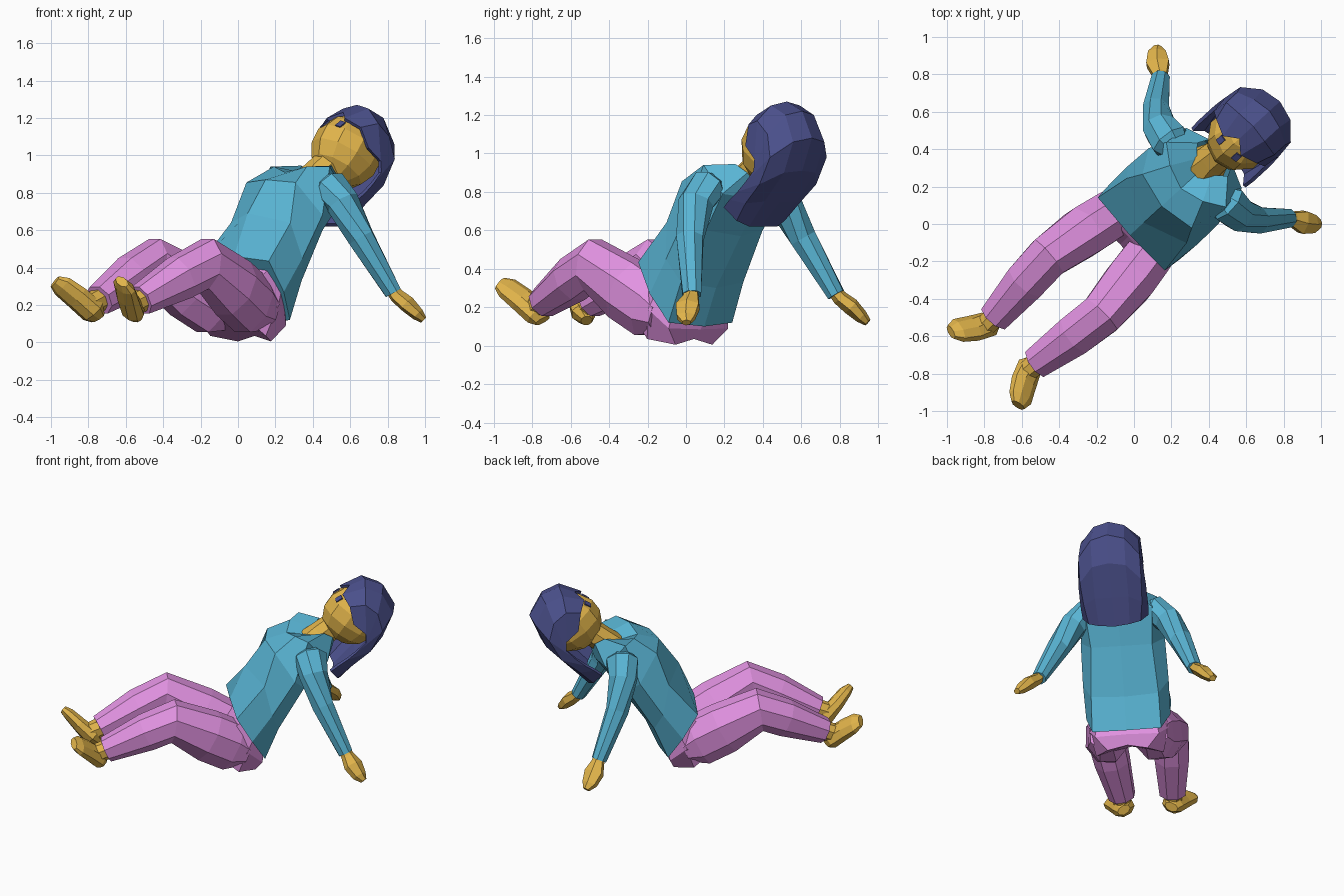
import bpy, bmesh, math
from mathutils import Vector, Matrix

if "Cube" in bpy.data.objects:
    bpy.data.objects.remove(bpy.data.objects["Cube"])

# Body frame: (side, forward, up); the figure sits turned diagonally
F = Vector((-.737, -.676, 0))
S = Vector((.676, -.737, 0))
O = Vector((0, -.04, 0))
HEAD_SHIFT = .015


def world(p):
    return O + S * p[0] + F * p[1] + Vector((0, 0, p[2]))


def material(name, rgb):
    m = bpy.data.materials.new(name)
    m.diffuse_color = (*rgb, 1)
    m.use_nodes = True
    m.node_tree.nodes["Principled BSDF"].inputs["Base Color"].default_value = m.diffuse_color
    return m


SHIRT = material("shirt", (.10, .46, .66))
TROUSERS = material("trousers", (.76, .29, .76))
SKIN = material("skin", (.76, .46, .07))
HAIR = material("hair", (.07, .08, .26))


def make(name, bm, mat):
    bmesh.ops.recalc_face_normals(bm, faces=bm.faces)
    me = bpy.data.meshes.new(name)
    bm.to_mesh(me)
    bm.free()
    me.materials.append(mat)
    ob = bpy.data.objects.new(name, me)
    bpy.context.collection.objects.link(ob)
    return ob


def loft(name, rows, mat, closed=True, caps=(True, True), shift=0):
    bm = bmesh.new()
    rings = [[bm.verts.new(world((p[0] + shift, p[1], p[2]))) for p in r] for r in rows]
    n = len(rows[0])
    for a, b in zip(rings, rings[1:]):
        for i in range(n if closed else n - 1):
            j = (i + 1) % n
            bm.faces.new((a[i], a[j], b[j], b[i]))
    if closed and caps[0]:
        bm.faces.new(rings[0])
    if closed and caps[1]:
        bm.faces.new(rings[-1])
    return make(name, bm, mat)


def full_ring(half):
    return half + [(-s, f, z) for s, f, z in half[-2:0:-1]]


def full_strip(half):
    return [(-s, f, z) for s, f, z in half[:0:-1]] + half


def tube(name, path, mat, sides=8, mirrored=True, roll=0):
    # path entries: side, forward, up, half width, half thickness
    pts = [Vector(p[:3]) for p in path]
    rows = []
    for i, p in enumerate(path):
        t = (pts[min(i + 1, len(pts) - 1)] - pts[max(i - 1, 0)]).normalized()
        across = t.cross(Vector((0, 0, 1))).normalized()
        if across.x < 0:
            across.negate()
        across = Matrix.Rotation(math.radians(roll), 3, t) @ across
        up = across.cross(t)
        row = []
        for k in range(sides):
            a = 2 * math.pi * (k + .5) / sides
            row.append(pts[i] + across * p[3] * math.cos(a) + up * p[4] * math.sin(a))
        rows.append(row)
    if not mirrored:
        return loft(name, rows, mat)
    loft("left_" + name, rows, mat)
    loft("right_" + name, [[(-v[0], v[1], v[2]) for v in r] for r in rows], mat)


# Shirt body, hem to collar: front middle round to back middle
torso = [
    [(0, .03, .46), (.265, .02, .435), (.275, -.08, .27), (.225, -.17, .12), (0, -.20, .10)],
    [(0, -.07, .69), (.235, -.165, .64), (.28, -.21, .45), (.22, -.26, .33), (0, -.29, .30)],
    [(0, -.20, .87), (.195, -.24, .855), (.275, -.36, .68), (.2, -.43, .60), (0, -.48, .57)],
    [(0, -.34, .91), (.13, -.38, .94), (.235, -.45, .94), (.22, -.58, .79), (0, -.62, .76)],
    [(0, -.45, .88), (.06, -.51, .91), (.12, -.57, .945), (.09, -.63, .90), (0, -.66, .87)],
]
loft("shirt_body", [full_ring(r) for r in torso], SHIRT, caps=(True, False))

# Pelvis, tucked into the hem
pelvis = [
    [(0, -.03, .44), (.22, -.04, .41), (.24, -.10, .29), (.19, -.17, .18), (0, -.19, .15)],
    [(0, .04, .31), (.21, .05, .33), (.26, -.05, .19), (.21, -.155, .09), (0, -.175, .085)],
    [(0, .10, .15), (.19, .12, .13), (.22, 0, .035), (.13, -.12, .005), (0, -.12, .035)],
]
loft("pelvis", [full_ring(r) for r in pelvis], TROUSERS)

# Legs, feet, sleeves and hands
tube("leg", [(.15, -.06, .16, .11, .11), (.15, .04, .20, .14, .175), (.18, .2, .29, .145, .175),
             (.21, .43, .42, .125, .145), (.195, .6, .345, .12, .125),
             (.165, .86, .225, .09, .085)], TROUSERS)
tube("ankle", [(.17, .82, .24, .065, .065), (.165, .92, .20, .06, .065)], SKIN)
tube("foot", [(.155, .875, .13, .045, .03), (.16, .905, .165, .075, .06),
              (.2, .985, .24, .08, .05), (.245, 1.05, .30, .075, .04),
              (.265, 1.085, .325, .045, .025)], SKIN, roll=37)
tube("sleeve", [(.15, -.46, .83, .06, .06), (.225, -.47, .825, .11, .095),
                (.31, -.475, .745, .095, .09), (.40, -.525, .56, .075, .075),
                (.509, -.659, .265, .052, .048)], SHIRT)
tube("hand", [(.495, -.645, .30, .035, .035), (.525, -.67, .25, .045, .04),
              (.575, -.70, .205, .07, .045), (.62, -.735, .15, .055, .035),
              (.64, -.76, .12, .025, .02)], SKIN, 6)

# Neck and faceted head
tube("neck", [(0, -.51, .83, .12, .10), (0, -.57, .89, .095, .085), (.01, -.72, 1.0, .085, .085)],
     SKIN, 8, False)
bm = bmesh.new()
bmesh.ops.create_uvsphere(bm, u_segments=10, v_segments=7, radius=1)
tilt = Matrix.Rotation(math.radians(35), 3, 'X')
for v in bm.verts:
    p = tilt @ Vector((v.co.x * .18, v.co.y * .2, v.co.z * .195))
    v.co = world(p + Vector((HEAD_SHIFT, -.77, 1.018)))
make("head", bm, SKIN)

# Eyes: small dark plates lying on the tilted face
for side, label in ((1, "left"), (-1, "right")):
    normal = Vector((side * .3, .5, .8)).normalized()
    across = Vector((1, 0, 0)).cross(normal).normalized()
    wide = normal.cross(across)
    centre = Vector((side * .062, -.672, 1.166))
    rows = [[centre + wide * (x * .017) + across * (y * .023) + normal * h
             for x, y in ((-1, -1), (1, -1), (1, 1), (-1, 1))] for h in (-.02, .005)]
    loft(label + "_eye", rows, HAIR, shift=HEAD_SHIFT)

# Hair shell from the fringe over the crown and down the back
hair = [
    [(0, -.75, 1.23), (.07, -.695, 1.20), (.16, -.73, 1.15), (.2, -.75, 1.04)],
    [(0, -.85, 1.27), (.1, -.84, 1.25), (.19, -.83, 1.17), (.21, -.83, .97)],
    [(0, -.97, 1.22), (.1, -.95, 1.2), (.19, -.91, 1.1), (.215, -.83, .91)],
    [(0, -1.045, 1.08), (.11, -1.02, 1.06), (.2, -.94, .98), (.22, -.77, .85)],
    [(0, -.97, .91), (.11, -.95, .9), (.2, -.86, .84), (.22, -.71, .80)],
    [(0, -.80, .75), (.11, -.80, .75), (.19, -.74, .74), (.22, -.65, .76)],
    [(0, -.65, .62), (.1, -.67, .62), (.17, -.65, .65), (.215, -.6, .72)],
]
ob = loft("hair", [full_strip(r) for r in hair], HAIR, closed=False, shift=HEAD_SHIFT)
mod = ob.modifiers.new("thickness", 'SOLIDIFY')
mod.thickness = .02
mod.offset = -1
